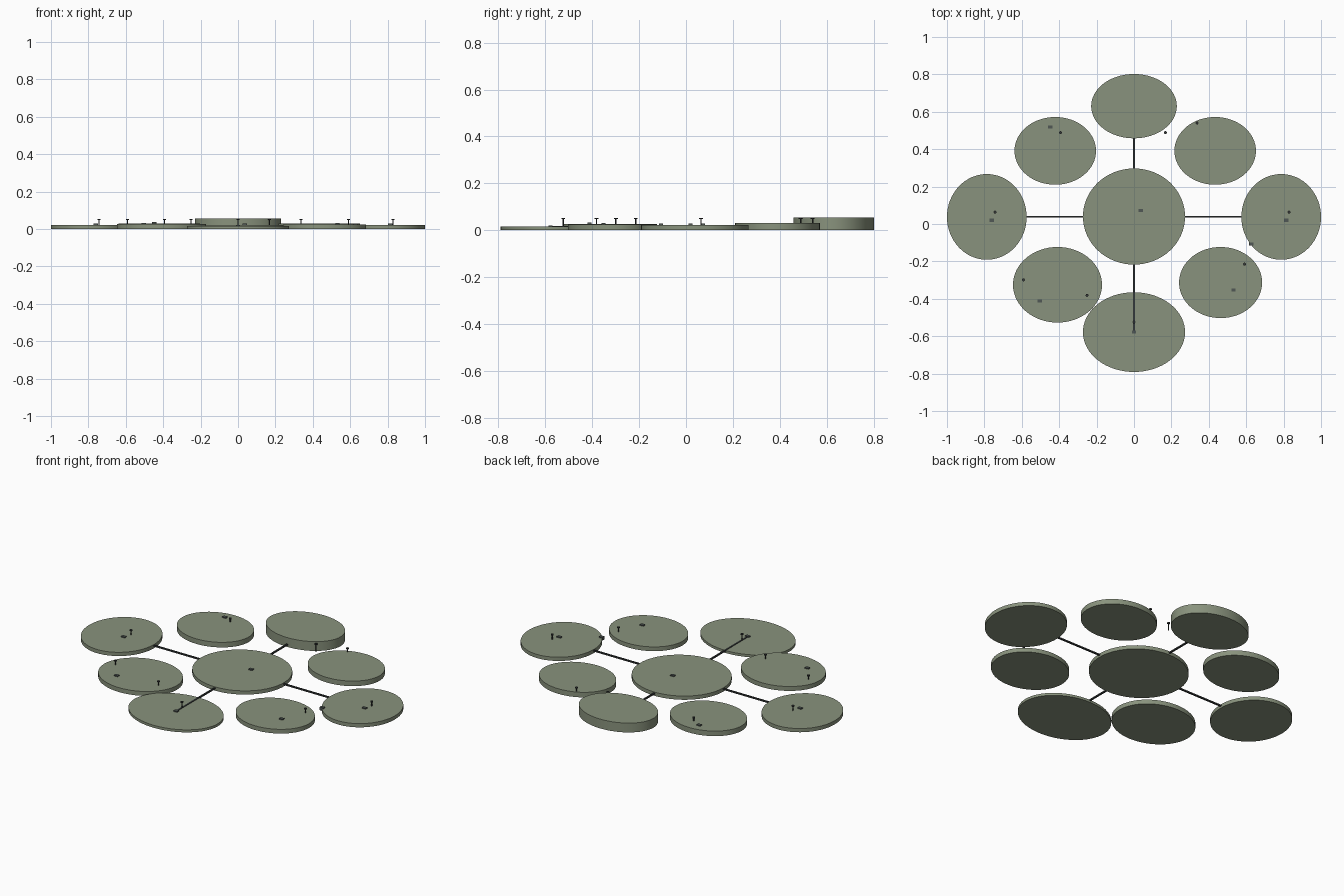
import bpy
import math

cube = bpy.data.objects.get("Cube")
if cube:
    bpy.data.objects.remove(cube, do_unlink=True)


def material(name, color):
    m = bpy.data.materials.new(name)
    m.use_nodes = True
    m.diffuse_color = (*color, 1)
    m.node_tree.nodes["Principled BSDF"].inputs["Base Color"].default_value = (*color, 1)
    return m


GREEN = material("sage_green", (0.25, 0.29, 0.205))
DARK = material("dark_iron", (0.035, 0.04, 0.04))
SLATE = material("slate_grey", (0.08, 0.095, 0.09))


def finish(name, mat, scale=None):
    ob = bpy.context.object
    ob.name = name
    if scale:
        ob.scale = scale
        bpy.ops.object.transform_apply(location=False, rotation=False, scale=True)
    ob.data.materials.append(mat)
    return ob


def disc(name, x, y, rx, ry, top):
    bpy.ops.mesh.primitive_cylinder_add(vertices=64, radius=1, depth=1, location=(x, y, top / 2))
    finish(name, GREEN, (rx, ry, top))
    bpy.ops.object.shade_smooth_by_angle(angle=math.radians(30))


def box(name, mat, x, y, z0, size):
    bpy.ops.mesh.primitive_cube_add(size=1, location=(x, y, z0 + size[2] / 2))
    finish(name, mat, size)


def post(name, x, y, z0, top=0.053):
    # Thin stem with a small round cap
    bpy.ops.mesh.primitive_cylinder_add(vertices=8, radius=0.003, depth=top - z0,
                                        location=(x, y, (top + z0) / 2))
    finish(name + "_stem", DARK)
    bpy.ops.mesh.primitive_cylinder_add(vertices=10, radius=0.008, depth=0.006,
                                        location=(x, y, top - 0.003))
    finish(name + "_cap", DARK)


# Elliptical platforms
disc("centre_platform", 0, 0.04, 0.273, 0.257, 0.022)
disc("back_platform", 0, 0.63, 0.229, 0.172, 0.055)
disc("front_platform", 0, -0.578, 0.273, 0.213, 0.015)
disc("back_right_platform", -0.421, 0.391, 0.218, 0.181, 0.03)
disc("back_left_platform", 0.434, 0.391, 0.218, 0.181, 0.03)
disc("front_right_platform", -0.409, -0.325, 0.238, 0.202, 0.026)
disc("front_left_platform", 0.463, -0.313, 0.222, 0.19, 0.025)
for side, s in (("left", 1), ("right", -1)):
    disc(side + "_platform", 0.787 * s, 0.038, 0.213, 0.229, 0.022)
    # Side connecting rods
    box(side + "_rod", DARK, 0.42 * s, 0.038, 0.01, (0.6, 0.009, 0.008))

# Front and back connecting rods
box("front_rod", DARK, 0, -0.36, 0.01, (0.009, 0.44, 0.008))
box("back_rod", DARK, 0, 0.38, 0.01, (0.009, 0.4, 0.008))

# Lamp posts: position and base height
POSTS = [(-0.743, 0.064, 0.02), (0.829, 0.064, 0.02), (-0.393, 0.489, 0.028),
         (0.337, 0.54, 0.028), (0.168, 0.489, 0.005), (0.591, -0.214, 0.024),
         (-0.591, -0.299, 0.025), (-0.251, -0.382, 0.025), (0, -0.524, 0.014)]
for i, (x, y, z) in enumerate(POSTS):
    post("lamp_post_%d" % (i + 1), x, y, z)

# Low benches resting on the platforms
BENCHES = [(0.035, 0.072, 0.022), (-0.76, 0.02, 0.022), (0.813, 0.02, 0.022),
           (-0.449, 0.519, 0.03), (0.532, -0.353, 0.025),
           (-0.505, -0.412, 0.026), (0, -0.578, 0.015)]
for i, (x, y, z) in enumerate(BENCHES):
    box("bench_%d" % (i + 1), SLATE, x, y, z - 0.001, (0.024, 0.017, 0.007))

# Crate between two platforms
box("crate", SLATE, 0.626, -0.107, 0.01, (0.024, 0.018, 0.019))
